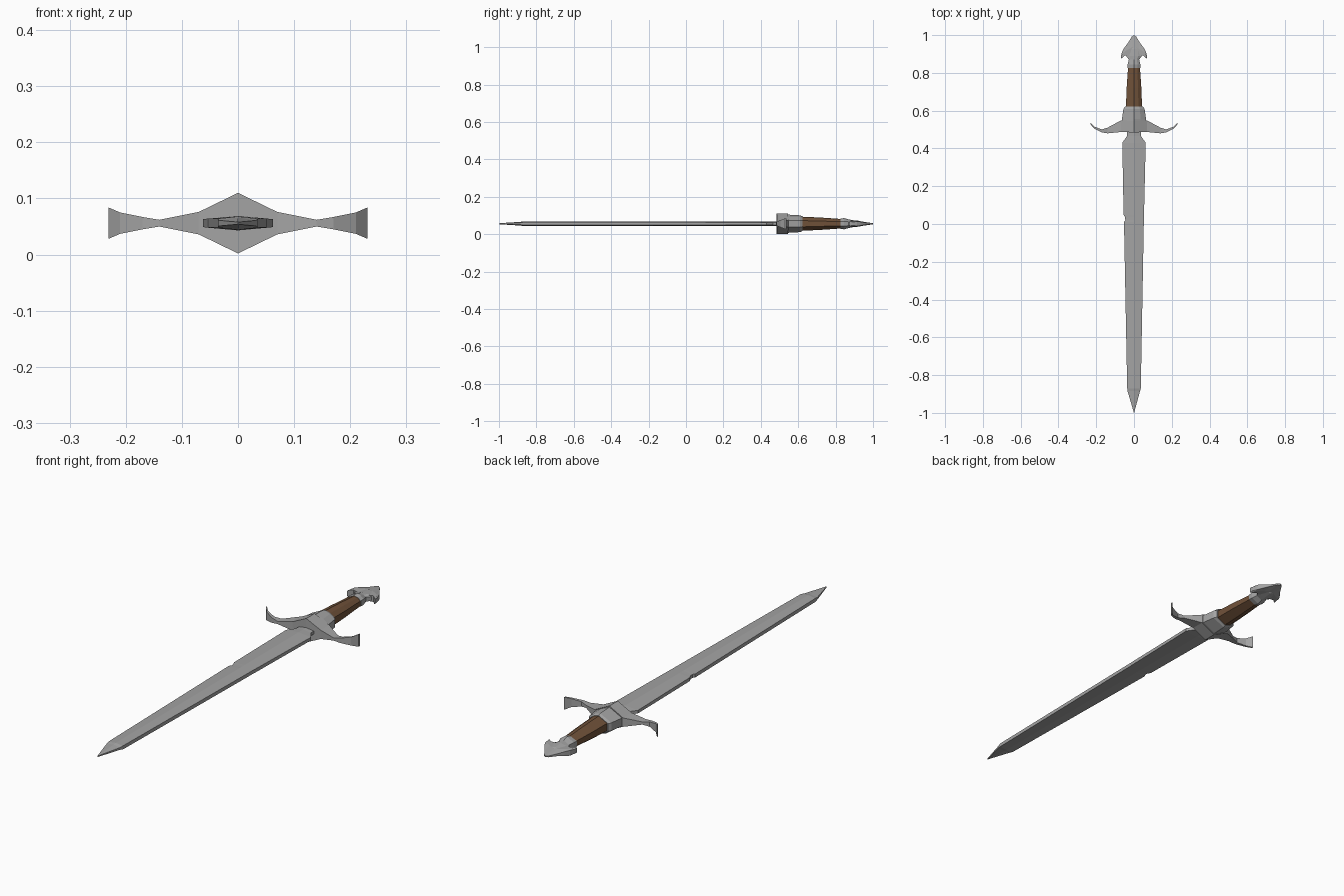
import bpy, bmesh

ZC = 0.056  # height of the sword's mid plane


def material(name, rgb):
    m = bpy.data.materials.new(name)
    m.diffuse_color = (*rgb, 1)
    return m


steel = material("steel grey", (0.37, 0.37, 0.37))
leather = material("brown leather", (0.16, 0.083, 0.041))


def loft(name, rings, mat):
    """Skin a list of equal-sized rings of points and cap both ends."""
    bm = bmesh.new()
    loops = [[bm.verts.new((x, y, z + ZC)) for x, y, z in r] for r in rings]
    n = len(loops[0])
    for a, b in zip(loops, loops[1:]):
        for i in range(n):
            j = (i + 1) % n
            bm.faces.new((a[i], a[j], b[j], b[i]))
    bm.faces.new(loops[0])
    bm.faces.new(loops[-1])
    bmesh.ops.recalc_face_normals(bm, faces=bm.faces)
    me = bpy.data.meshes.new(name)
    bm.to_mesh(me)
    bm.free()
    me.materials.append(mat)
    ob = bpy.data.objects.new(name, me)
    bpy.context.collection.objects.link(ob)
    return ob


def hexring(y, left, right, edge, ridge):
    """Flattened hexagon: upright side edges and a central ridge."""
    return [(-left, y, -edge), (0, y, -ridge), (right, y, -edge),
            (right, y, edge), (0, y, ridge), (-left, y, edge)]


def octring(y, w, edge, flat, ridge):
    """Eight-sided section with a central ridge, shoulders and upright sides."""
    half = [(w, -edge), (w, edge), (w * 0.55, flat), (0, ridge)]
    return [(x, y, z) for x, z in half] + [(-x, y, -z) for x, z in half]


# Blade, with a chip in the left edge and a thinner point
loft("blade", [hexring(*s) for s in [
    (-0.998, 0.001, 0.001, 0.002, 0.003),
    (-0.885, 0.034, 0.032, 0.005, 0.010),
    (-0.87, 0.036, 0.036, 0.008, 0.012),
    (0.01, 0.053, 0.052, 0.008, 0.012),
    (0.02, 0.046, 0.052, 0.008, 0.012),
    (0.035, 0.047, 0.052, 0.008, 0.012),
    (0.05, 0.055, 0.053, 0.008, 0.012),
    (0.43, 0.062, 0.062, 0.007, 0.013),
    (0.465, 0.037, 0.037, 0.007, 0.013),
    (0.50, 0.037, 0.037, 0.007, 0.013)]], steel)

# Cross guard: x, front y, back y, half height; mirrored to both arms
arm = [(0.0, 0.485, 0.545, 0.054), (0.07, 0.487, 0.548, 0.020),
       (0.14, 0.480, 0.510, 0.006), (0.17, 0.485, 0.501, 0.011),
       (0.21, 0.505, 0.515, 0.019), (0.231, 0.528, 0.536, 0.028)]
sections = [(-x, f, b, h) for x, f, b, h in arm[:0:-1]] + arm
loft("cross_guard", [[(x, f, -h), (x, b, -h), (x, b, h), (x, f, h)]
                     for x, f, b, h in sections], steel)

# Collar between guard and grip
loft("collar", [octring(*s) for s in [
    (0.53, 0.066, 0.018, 0.032, 0.050),
    (0.555, 0.064, 0.018, 0.035, 0.048),
    (0.61, 0.056, 0.018, 0.036, 0.045),
    (0.622, 0.048, 0.016, 0.032, 0.040)]], steel)

# Grip
loft("grip", [octring(*s) for s in [
    (0.61, 0.043, 0.017, 0.032, 0.038),
    (0.72, 0.039, 0.014, 0.028, 0.033),
    (0.835, 0.031, 0.011, 0.021, 0.025)]], leather)

# Pommel neck, flaring then running into the cap
loft("pommel_neck", [octring(*s) for s in [
    (0.825, 0.034, 0.012, 0.023, 0.027),
    (0.845, 0.034, 0.013, 0.025, 0.030),
    (0.87, 0.027, 0.010, 0.018, 0.023),
    (0.89, 0.042, 0.009, 0.016, 0.019),
    (0.93, 0.035, 0.006, 0.012, 0.015),
    (0.95, 0.008, 0.002, 0.004, 0.006)]], steel)

# Pommel cap: arrow-shaped half sections from centre out to the swept barbs
cap = [(0.0, 0.875, 1.0, 0.012, 0.003), (0.012, 0.877, 0.992, 0.012, 0.003),
       (0.03, 0.888, 0.962, 0.013, 0.005), (0.05, 0.892, 0.935, 0.014, 0.010),
       (0.062, 0.880, 0.915, 0.014, 0.012), (0.069, 0.874, 0.890, 0.011, 0.009)]
sections = [(-x, *r) for x, *r in cap[:0:-1]] + cap
loft("pommel_cap", [[(x, f, -h), (x, (f + b) / 2, -h), (x, b, -t),
                     (x, b, t), (x, (f + b) / 2, h), (x, f, h)]
                    for x, f, b, h, t in sections], steel)
